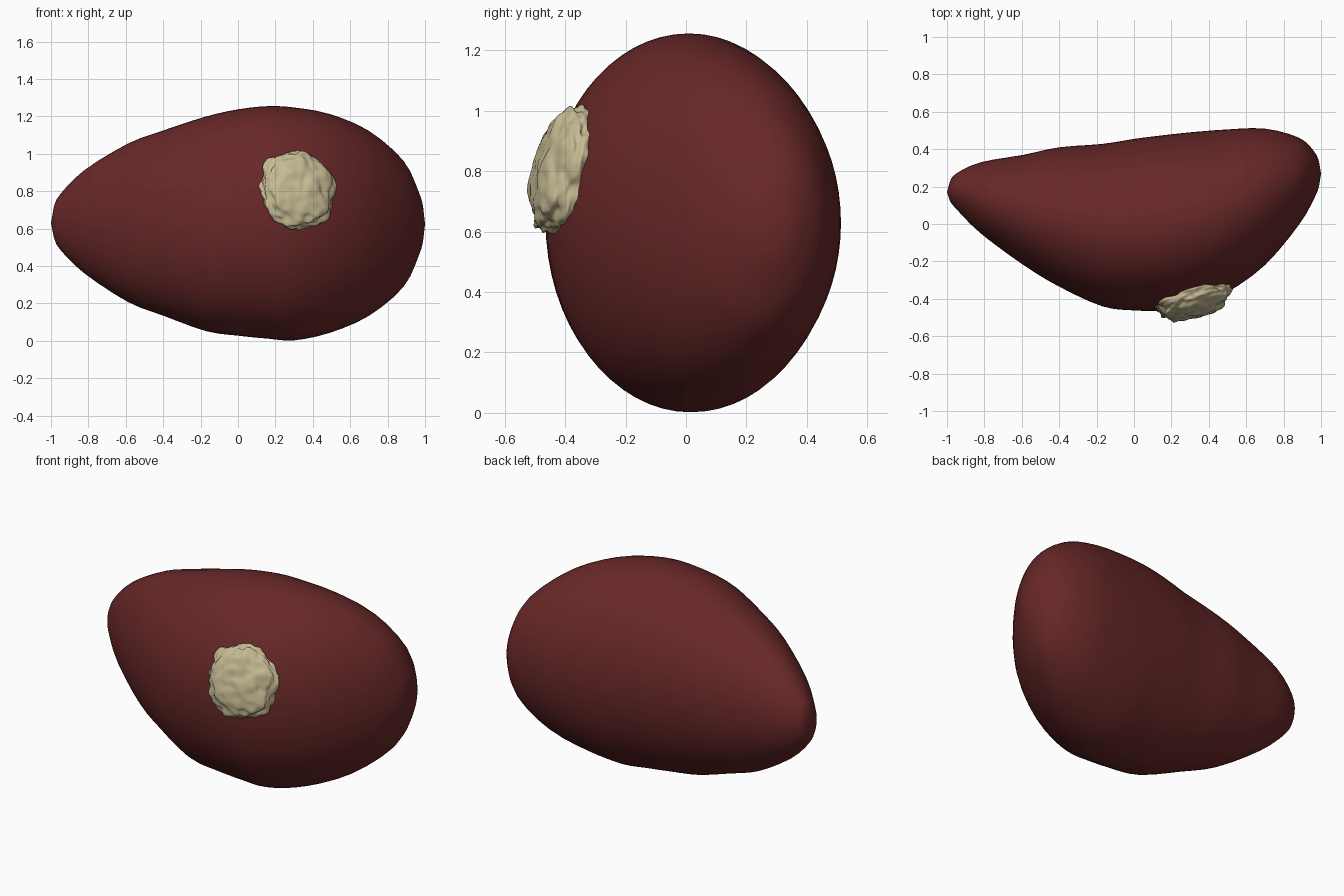
import bpy, bmesh, math
from mathutils import Vector, noise

if "Cube" in bpy.data.objects:
    bpy.data.objects.remove(bpy.data.objects["Cube"])


def material(name, colour):
    m = bpy.data.materials.new(name)
    m.diffuse_color = (*colour, 1.0)
    m.use_nodes = True
    m.node_tree.nodes["Principled BSDF"].inputs["Base Color"].default_value = m.diffuse_color
    return m


def finish(bm, name, mat):
    bmesh.ops.recalc_face_normals(bm, faces=bm.faces[:])
    for f in bm.faces:
        f.smooth = True
    mesh = bpy.data.meshes.new(name)
    bm.to_mesh(mesh)
    bm.free()
    mesh.materials.append(mat)
    ob = bpy.data.objects.new(name, mesh)
    bpy.context.collection.objects.link(ob)
    return ob


def catmull(p0, p1, p2, p3, t):
    return tuple(0.5 * (2 * b + (c - a) * t + (2 * a - 5 * b + 4 * c - d) * t * t
                        + (3 * b - a - 3 * c + d) * t ** 3)
                 for a, b, c, d in zip(p0, p1, p2, p3))


red = material("dark red", (0.14, 0.021, 0.021))
cream = material("pale tan", (0.56, 0.49, 0.29))

# Organ body: elliptical sections along x (x, top z, bottom z, back y, front y)
stations = [
    (-0.985, 0.715, 0.555, 0.225, 0.125), (-0.95, 0.785, 0.487, 0.27, 0.08),
    (-0.82, 0.914, 0.36, 0.33, -0.05), (-0.59, 1.054, 0.209, 0.37, -0.22),
    (-0.40, 1.125, 0.135, 0.41, -0.335), (-0.17, 1.20, 0.052, 0.428, -0.44),
    (0.0, 1.238, 0.028, 0.455, -0.462), (0.16, 1.255, 0.012, 0.475, -0.463),
    (0.30, 1.248, 0.003, 0.49, -0.445), (0.49, 1.213, 0.043, 0.505, -0.37),
    (0.70, 1.123, 0.134, 0.51, -0.22), (0.885, 0.963, 0.289, 0.46, 0.0),
    (0.965, 0.80, 0.452, 0.385, 0.14), (0.99, 0.715, 0.537, 0.33, 0.205),
]
tip_a, tip_b = (-1.0, 0.63, 0.63, 0.17, 0.17), (1.0, 0.626, 0.626, 0.27, 0.27)
pts = [tip_a] + stations + [tip_b]
sections = []
for i in range(1, len(pts) - 2):
    for k in range(3):
        sections.append(catmull(pts[i - 1], pts[i], pts[i + 1], pts[i + 2], k / 3))
sections.append(pts[-2])

SIDES = 64
bm = bmesh.new()
rings = []
for x, top, bottom, back, front in sections:
    cy, cz = (back + front) / 2, (top + bottom) / 2
    ry, rz = (back - front) / 2, (top - bottom) / 2
    rings.append([bm.verts.new((x, cy + ry * math.cos(a), cz + rz * math.sin(a)))
                  for a in (2 * math.pi * j / SIDES for j in range(SIDES))])
for r, s in zip(rings, rings[1:]):
    for j in range(SIDES):
        n = (j + 1) % SIDES
        bm.faces.new((r[j], r[n], s[n], s[j]))
for ring, tip in ((rings[0], tip_a), (rings[-1], tip_b)):
    v = bm.verts.new((tip[0], tip[3], tip[1]))
    for j in range(SIDES):
        bm.faces.new((ring[j], ring[(j + 1) % SIDES], v))
finish(bm, "organ_body", red)

# Lumpy growth: flattened, noisy sphere set into the front surface
bm = bmesh.new()
bmesh.ops.create_icosphere(bm, subdivisions=5, radius=1.0)
rot = Vector((0.3, -1.0, 0.25)).to_track_quat('Z', 'Y')
centre = Vector((0.32, -0.405, 0.805))
for v in bm.verts:
    d = v.co.normalized()
    s = 1 + 0.13 * noise.noise(d * 2.2 + Vector((3, 1, 7))) \
          + 0.09 * noise.noise(d * 5.0 + Vector((1, 8, 2)))
    v.co = centre + rot @ Vector((d.x * 0.203 * s, d.y * 0.215 * s, d.z * 0.085 * s))
finish(bm, "surface_growth", cream)
